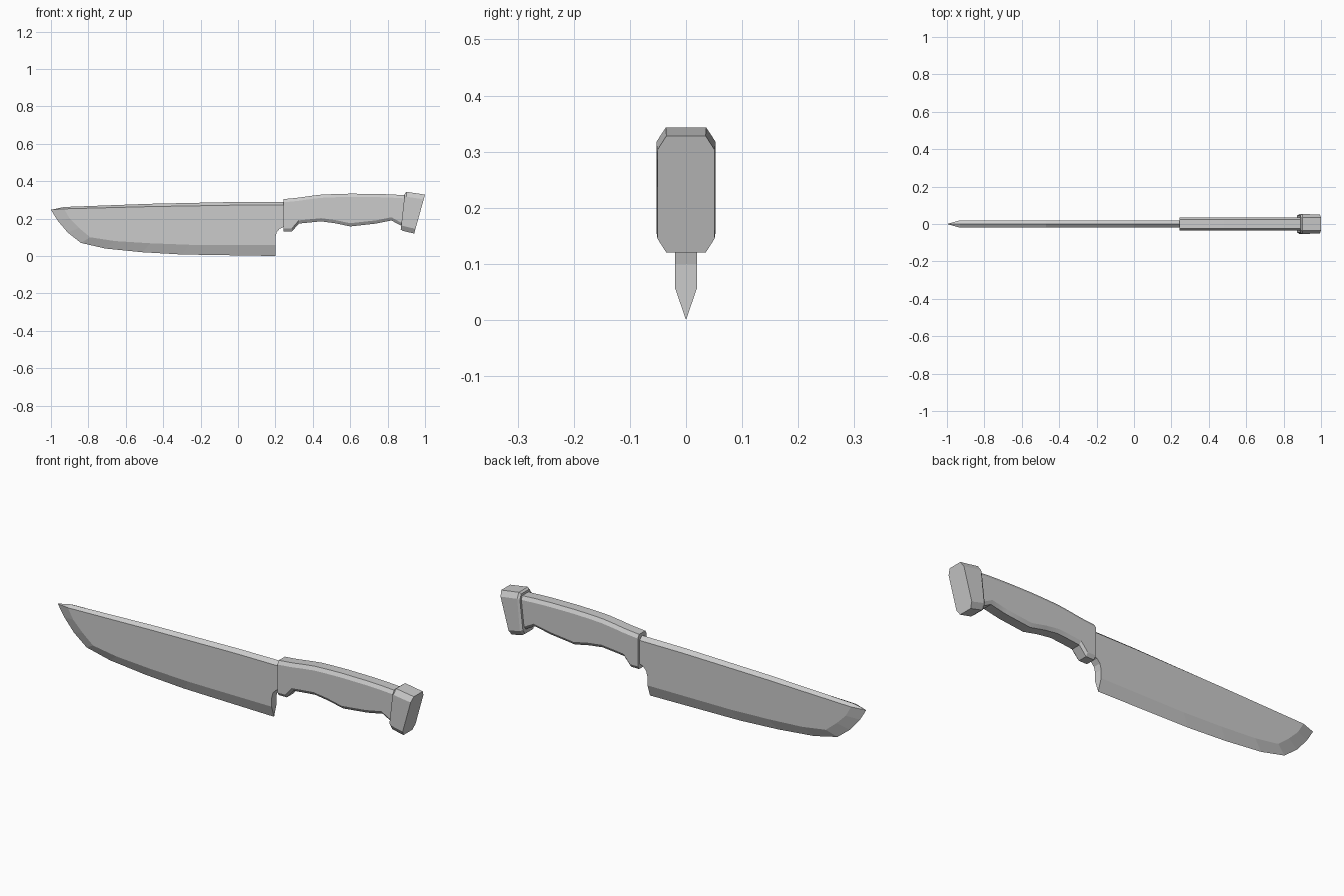
import bpy, bmesh

if "Cube" in bpy.data.objects:
    bpy.data.objects.remove(bpy.data.objects["Cube"])


def finish(name, bm, smooth_angle=None):
    bmesh.ops.recalc_face_normals(bm, faces=bm.faces)
    mesh = bpy.data.meshes.new(name)
    bm.to_mesh(mesh)
    bm.free()
    obj = bpy.data.objects.new(name, mesh)
    bpy.context.collection.objects.link(obj)
    if smooth_angle:
        bpy.context.view_layer.objects.active = obj
        obj.select_set(True)
        bpy.ops.object.shade_smooth_by_angle(angle=smooth_angle)
        obj.select_set(False)
    return obj


def section(top, bottom, half, cy, cz):
    """Chamfered rectangle from a top (x, z) to a bottom (x, z) point."""
    (tx, tz), (bx, bz) = top, bottom
    t = cz / (tz - bz)
    outline = [(half - cy, 0), (half, t), (half, 1 - t), (half - cy, 1)]
    outline += [(-y, f) for y, f in reversed(outline)]
    return [(tx + (bx - tx) * f, y, tz + (bz - tz) * f) for y, f in outline]


def loft(name, rings, smooth_angle=None):
    bm = bmesh.new()
    loops = [[bm.verts.new(p) for p in ring] for ring in rings]
    n = len(loops[0])
    for a, b in zip(loops, loops[1:]):
        for i in range(n):
            j = (i + 1) % n
            bm.faces.new((a[i], a[j], b[j], b[i]))
    bm.faces.new(loops[0])
    bm.faces.new(loops[-1])
    return finish(name, bm, smooth_angle)


# Blade: ridged spine, flat cheeks and a V-ground cutting edge
tip = (-1, 0.247)
spine = [(-0.93, 0.262), (-0.47, 0.279), (0, 0.289), (0.26, 0.29)]
spine_in = [(-0.47, 0.264), (0, 0.272), (0.26, 0.272)]
edge = [(-0.965, 0.19), (-0.91, 0.125), (-0.84, 0.07), (-0.71, 0.04),
        (-0.51, 0.02), (-0.3, 0.008), (0.2, 0)]
edge_in = [(-0.9, 0.2), (-0.85, 0.15), (-0.79, 0.1), (-0.66, 0.08),
           (-0.47, 0.068), (-0.26, 0.06), (0.2, 0.058)]
heel = [(0.2, 0.1), (0.207, 0.128), (0.223, 0.146), (0.245, 0.155), (0.26, 0.155)]
bm = bmesh.new()


def row(points, y):
    return [bm.verts.new((x, y, z)) for x, z in points]


tip_v = row([tip], 0)
ridge = tip_v + row(spine, 0)
cut = tip_v + row(edge, 0)
heel_rows = []
for y in (-0.02, 0.02):
    front = row([(-0.93, 0.252)], y)
    top = front + row(spine_in, y)
    low = front + row(edge_in, y)
    back = row(heel, y)
    bm.faces.new(low + back + top[:0:-1])
    bm.faces.new((ridge[0], ridge[1], top[0]))
    for i in range(3):
        bm.faces.new((ridge[i + 1], ridge[i + 2], top[i + 1], top[i]))
    for i in range(7):
        bm.faces.new((cut[i], cut[i + 1], low[i + 1], low[i]))
    heel_rows.append([low[-1]] + back + [top[-1]])
a, b = heel_rows
for i in range(len(a) - 1):
    bm.faces.new((a[i], a[i + 1], b[i + 1], b[i]))
bm.faces.new((cut[-1], a[0], b[0]))
bm.faces.new((ridge[-1], a[-1], b[-1]))
finish("blade", bm)

# Handle: chamfered grip with finger swells, (x, top z, bottom z)
grip = [(0.243, 0.304, 0.13), (0.288, 0.308, 0.13), (0.325, 0.312, 0.173),
        (0.38, 0.32, 0.179), (0.445, 0.328, 0.185), (0.52, 0.331, 0.175),
        (0.6, 0.333, 0.158), (0.735, 0.332, 0.173), (0.82, 0.329, 0.19),
        (0.87, 0.326, 0.163), (0.895, 0.325, 0.163)]
loft("handle", [section((x, t), (x, b), 0.035, 0.011, 0.017) for x, t, b in grip], 0.5)

# Pommel: tilted end cap with a bevelled front rim
loft("pommel", [
    section((0.892, 0.336), (0.87, 0.142), 0.046, 0.015, 0.022),
    section((0.902, 0.343), (0.882, 0.134), 0.053, 0.017, 0.026),
    section((1.0, 0.328), (0.942, 0.12), 0.051, 0.016, 0.025),
])
